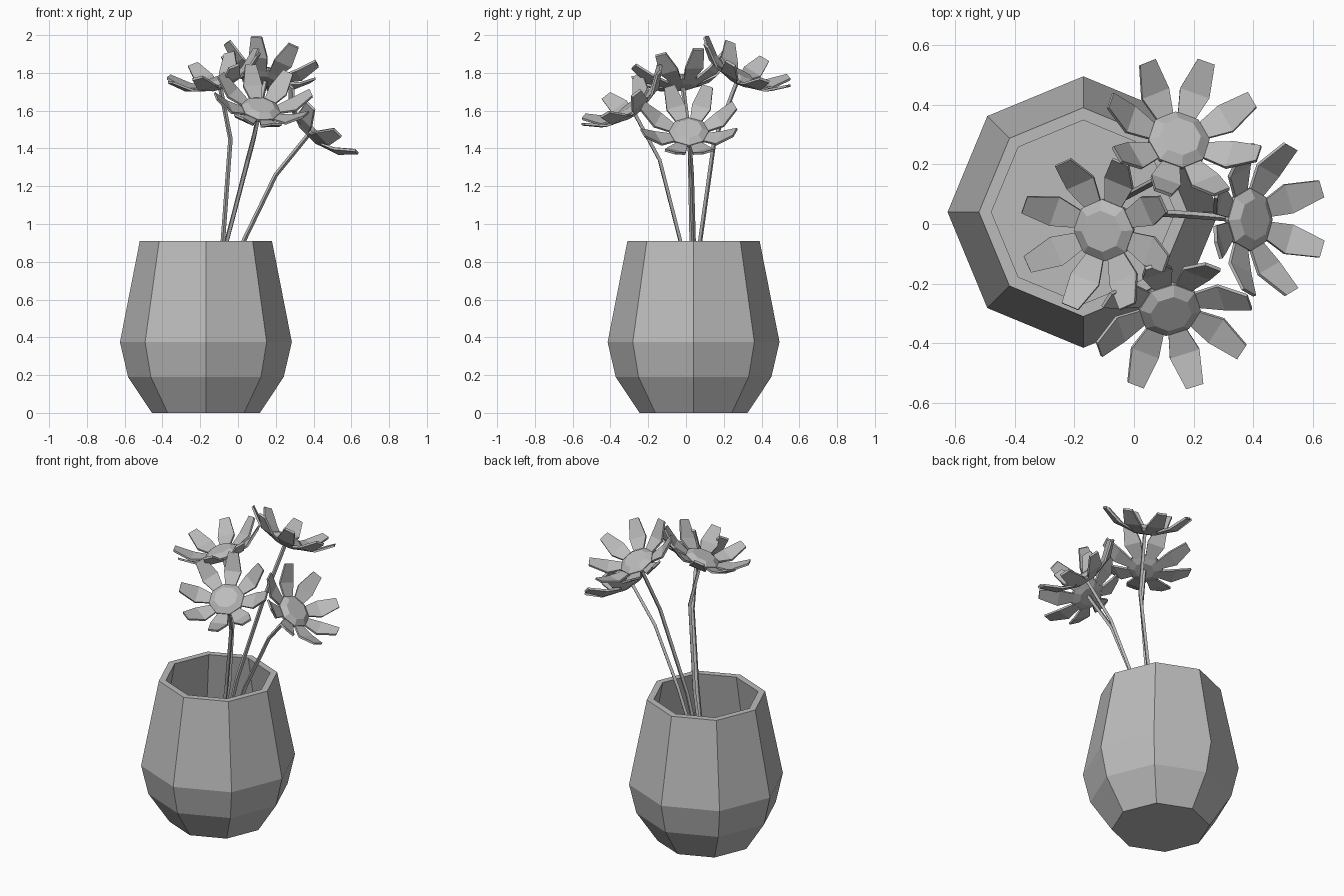
import bpy
import bmesh
from math import cos, sin, pi, radians
from mathutils import Vector, Matrix

if "Cube" in bpy.data.objects:
    bpy.data.objects.remove(bpy.data.objects["Cube"], do_unlink=True)

SIDES = 8
POT_X, POT_Y = -0.17, 0.04

# One plain grey for every part
grey = bpy.data.materials.new("plain_grey")
grey.use_nodes = True
grey.diffuse_color = (0.5, 0.5, 0.5, 1)
grey.node_tree.nodes["Principled BSDF"].inputs["Base Color"].default_value = (0.5, 0.5, 0.5, 1)


def add_object(name, data):
    obj = bpy.data.objects.new(name, data)
    data.materials.append(grey)
    bpy.context.collection.objects.link(obj)
    return obj


def mesh_object(name, bm):
    bmesh.ops.recalc_face_normals(bm, faces=bm.faces)
    mesh = bpy.data.meshes.new(name)
    bm.to_mesh(mesh)
    bm.free()
    return add_object(name, mesh)


def lathe(bm, profile, phase=0.0):
    """Closed faceted solid from (radius, height) pairs."""
    rings = []
    for r, z in profile:
        angles = [phase + 2 * pi * i / SIDES for i in range(SIDES)]
        rings.append([bm.verts.new((r * cos(a), r * sin(a), z)) for a in angles])
    for low, high in zip(rings, rings[1:]):
        for i in range(SIDES):
            j = (i + 1) % SIDES
            bm.faces.new((low[i], low[j], high[j], high[i]))
    bm.faces.new(rings[0][::-1])
    bm.faces.new(rings[-1])


def petal(bm, angle, thickness=0.012):
    """Bent tapering plate: narrow base, wide middle, blunt raised tip."""
    turn = Matrix.Rotation(angle, 3, 'Z')
    outline = [(0.085, 0.028, 0.0), (0.175, 0.052, 0.03), (0.262, 0.03, 0.105)]
    loops = []
    for r, half, z in outline:
        corners = [(r, -half, z), (r, half, z),
                   (r + thickness * 0.4, half, z - thickness),
                   (r + thickness * 0.4, -half, z - thickness)]
        loops.append([bm.verts.new(turn @ Vector(c)) for c in corners])
    for a, b in zip(loops, loops[1:]):
        for i in range(4):
            j = (i + 1) % 4
            bm.faces.new((a[i], a[j], b[j], b[i]))
    bm.faces.new(loops[0][::-1])
    bm.faces.new(loops[-1])


# Pot: faceted outside, rim and hollow inside
bm = bmesh.new()
lathe(bm, [(0.286, 0), (0.412, 0.19), (0.455, 0.375), (0.35, 0.91),
           (0.308, 0.91), (0.41, 0.375)])
pot = mesh_object("pot", bm)
pot.location = (POT_X, POT_Y, 0)


# Flowers: position of the head, facing direction, petal turn, stem points
flowers = {
    "left": ((-0.10, -0.02, 1.745), (-0.30, -0.15, 0.94), 24,
             [(-0.08, 0.03, 0.91), (-0.04, 0.02, 1.45)]),
    "back": ((0.15, 0.28, 1.775), (0.20, 0.45, 0.87), 26,
             [(-0.06, 0.075, 0.91), (0.08, 0.15, 1.44)]),
    "right": ((0.385, 0.015, 1.485), (0.70, 0.0, 0.70), 23,
              [(0.03, 0.04, 0.91), (0.20, 0.03, 1.26)]),
    "front": ((0.12, -0.285, 1.605), (0.15, -0.57, 0.80), 18,
              [(-0.06, -0.03, 0.91), (0.05, -0.14, 1.34)]),
}

for side, (centre, facing, turn, path) in flowers.items():
    centre, normal = Vector(centre), Vector(facing).normalized()

    # Flower head: domed centre and ring of petals
    bm = bmesh.new()
    phase = radians(turn)
    lathe(bm, [(0.06, -0.025), (0.105, -0.008), (0.105, 0.008), (0.07, 0.03)],
          phase + pi / SIDES)
    for i in range(SIDES):
        petal(bm, phase + 2 * pi * i / SIDES)
    head = mesh_object(side + "_flower", bm)
    head.rotation_mode = 'QUATERNION'
    head.rotation_quaternion = Vector((0, 0, 1)).rotation_difference(normal)
    head.location = centre

    # Stem: thin bent rod from the pot floor to the head
    curve = bpy.data.curves.new(side + "_stem", 'CURVE')
    curve.dimensions = '3D'
    curve.bevel_depth = 0.012
    curve.bevel_resolution = 0
    curve.use_fill_caps = True
    spline = curve.splines.new('POLY')
    points = [(POT_X, POT_Y, 0.375)] + path + [centre - normal * 0.015]
    spline.points.add(len(points) - 1)
    for p, co in zip(spline.points, points):
        p.co = (*co, 1)
    spline.use_smooth = False
    add_object(side + "_stem", curve)
